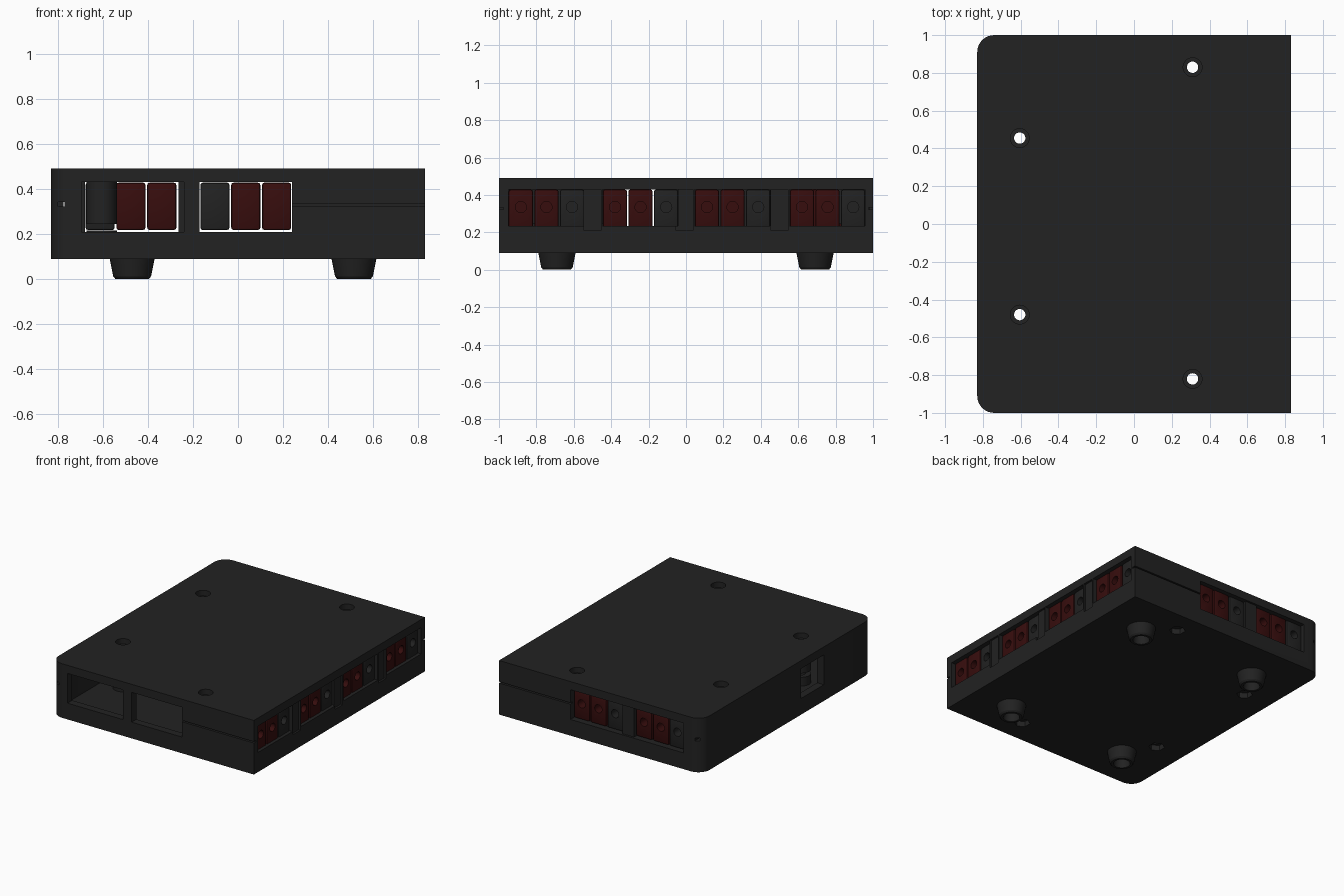
import bpy, bmesh, math
from mathutils import Matrix, Vector

cube = bpy.data.objects.get("Cube")
if cube:
    bpy.data.objects.remove(cube)


def material(name, rgb):
    m = bpy.data.materials.new(name)
    m.use_nodes = True
    m.diffuse_color = (*rgb, 1)
    bsdf = m.node_tree.nodes["Principled BSDF"]
    bsdf.inputs["Base Color"].default_value = (*rgb, 1)
    bsdf.inputs["Roughness"].default_value = 0.6
    return m


BLACK = material("case black", (0.016, 0.016, 0.016))
RED = material("connector red", (0.038, 0.004, 0.004))


def finish(bm, name, mat):
    bmesh.ops.recalc_face_normals(bm, faces=bm.faces)
    mesh = bpy.data.meshes.new(name)
    bm.to_mesh(mesh)
    bm.free()
    mesh.materials.append(mat)
    ob = bpy.data.objects.new(name, mesh)
    bpy.context.collection.objects.link(ob)
    return ob


def box(name, x, y, z, mat=BLACK, bevel=0):
    bm = bmesh.new()
    bmesh.ops.create_cube(bm, size=1)
    for v in bm.verts:
        v.co = Vector([lo + (hi - lo) * (c + 0.5) for c, (lo, hi) in zip(v.co, (x, y, z))])
    if bevel:
        bmesh.ops.bevel(bm, geom=bm.edges[:], offset=bevel, segments=2, profile=0.5, affect='EDGES')
    return finish(bm, name, mat)


def rod(name, p, q, r1, r2=None, sides=32):
    p, q = Vector(p), Vector(q)
    turn = (q - p).to_track_quat('Z', 'Y').to_matrix().to_4x4()
    bm = bmesh.new()
    bmesh.ops.create_cone(bm, cap_ends=True, segments=sides, radius1=r1, radius2=r2 or r1,
                          depth=(q - p).length, matrix=Matrix.Translation((p + q) / 2) @ turn)
    return finish(bm, name, BLACK)


def slab(name, inset, z0, z1, radius):
    # Plan outline: square on the left, rounded on the right
    x0, x1, y1 = inset - 0.83, 0.83 - inset, 1 - inset
    pts = [(x1, -y1), (x1, y1)]
    for sign, start in ((1, 90), (-1, 180)):
        for i in range(9):
            a = math.radians(start + i * 90 / 8)
            pts.append((x0 + radius + radius * math.cos(a), sign * (y1 - radius) + radius * math.sin(a)))
    bm = bmesh.new()
    face = bm.faces.new([bm.verts.new((px, py, z0)) for px, py in pts])
    ext = bmesh.ops.extrude_face_region(bm, geom=[face])
    for v in ext["geom"]:
        if isinstance(v, bmesh.types.BMVert):
            v.co.z = z1
    return finish(bm, name, BLACK)


def apply(ob, tool, operation='DIFFERENCE'):
    mod = ob.modifiers.new("cut", 'BOOLEAN')
    mod.operation, mod.solver, mod.object = operation, 'EXACT', tool
    bpy.context.view_layer.objects.active = ob
    bpy.ops.object.modifier_apply(modifier=mod.name)
    bpy.data.objects.remove(tool)


def smooth(ob):
    bpy.ops.object.select_all(action='DESELECT')
    ob.select_set(True)
    bpy.context.view_layer.objects.active = ob
    bpy.ops.object.shade_smooth_by_angle(angle=math.radians(30))


# Hollow case
case = slab("case", 0, 0.09, 0.49, 0.09)
apply(case, slab("cavity", 0.055, 0.15, 0.435, 0.05))

# Screw bosses, holes, round top recesses and nut pockets
SCREWS = [(0.31, 0.83), (-0.605, 0.455), (-0.605, -0.48), (0.31, -0.82)]
for x, y in SCREWS:
    for z0, z1 in ((0.245, 0.46), (0.12, 0.215)):
        apply(case, rod("boss", (x, y, z0), (x, y, z1), 0.068), 'UNION')
for x, y in SCREWS:
    apply(case, rod("hole", (x, y, 0), (x, y, 0.6), 0.03))
    apply(case, rod("recess", (x, y, 0.45), (x, y, 0.6), 0.05))
    apply(case, rod("nut_pocket", (x, y, 0), (x, y, 0.13), 0.055, sides=6))

# Window openings on each wall
SIDE_STARTS = [-0.95, -0.447, 0.045, 0.553]
BACK_STARTS = [-0.68, -0.17]
for y in SIDE_STARTS:
    apply(case, box("side_window", (0.7, 0.9), (y, y + 0.403), (0.235, 0.43)))
for y in SIDE_STARTS[1:]:
    apply(case, box("divider_recess", (0.815, 0.9), (y - 0.098, y - 0.008), (0.21, 0.43)))
for x0, x1 in ((-0.695, -0.24), (-0.17, 0.24)):
    apply(case, box("front_window", (x0, x1), (-1.1, -0.9), (0.21, 0.43)))
for x in BACK_STARTS:
    apply(case, box("back_window", (x, x + 0.415), (0.9, 1.1), (0.21, 0.43)))
apply(case, box("back_divider_recess", (-0.265, -0.17), (0.985, 1.1), (0.21, 0.43)))
apply(case, box("socket_window", (-0.9, -0.7), (-0.425, -0.16), (0.21, 0.43)))

# Joint grooves and small corner holes on front and back
for s in (-1, 1):
    y = sorted((s * 0.975, s * 1.1))
    apply(case, box("seam", (0.24, 0.9), y, (0.323, 0.333)))
    y = sorted((s * 0.9, s * 1.1))
    apply(case, box("corner_hole", (-0.8, -0.77), y, (0.322, 0.342)))
smooth(case)


def connector(name, x, y, mat, mouth, inward):
    # Rounded housing with a round contact opening in its outer face
    ob = box(name, x, y, (0.218, 0.428), mat, 0.01)
    m = Vector(mouth)
    apply(ob, rod("contact_bore", m - Vector(inward) * 0.05, m + Vector(inward) * 0.08, 0.03, sides=24))
    smooth(ob)


# Connector banks: two red and one black housing per window
for n, start in enumerate(SIDE_STARTS):
    for i, mat in enumerate((RED, RED, BLACK)):
        y = start + 0.002 + i * 0.137
        front = 0.805
        connector(f"side_connector_{n + 1}_{i + 1}", (0.42, front), (y, y + 0.129), mat,
                  (front, y + 0.065, 0.335), (-1, 0, 0))
for n, start in enumerate(BACK_STARTS):
    for i, mat in enumerate((BLACK, RED, RED)):
        x = start + 0.003 + i * 0.137
        connector(f"back_connector_{n + 1}_{i + 1}", (x, x + 0.129), (0.59, 0.975), mat,
                  (x + 0.065, 0.975, 0.335), (0, -1, 0))

# Tapered feet with hollow centres
for fx in (-0.47, 0.515):
    for fy in (-0.69, 0.69):
        foot = rod("foot", (fx, fy, 0.012), (fx, fy, 0.092), 0.084, 0.1)
        apply(foot, rod("foot_rim", (fx, fy, 0), (fx, fy, 0.012), 0.074, 0.084), 'UNION')
        apply(foot, rod("foot_recess", (fx, fy, -0.01), (fx, fy, 0.065), 0.058, 0.05))
        apply(foot, rod("foot_bore", (fx, fy, -0.01), (fx, fy, 0.085), 0.03))
        smooth(foot)
